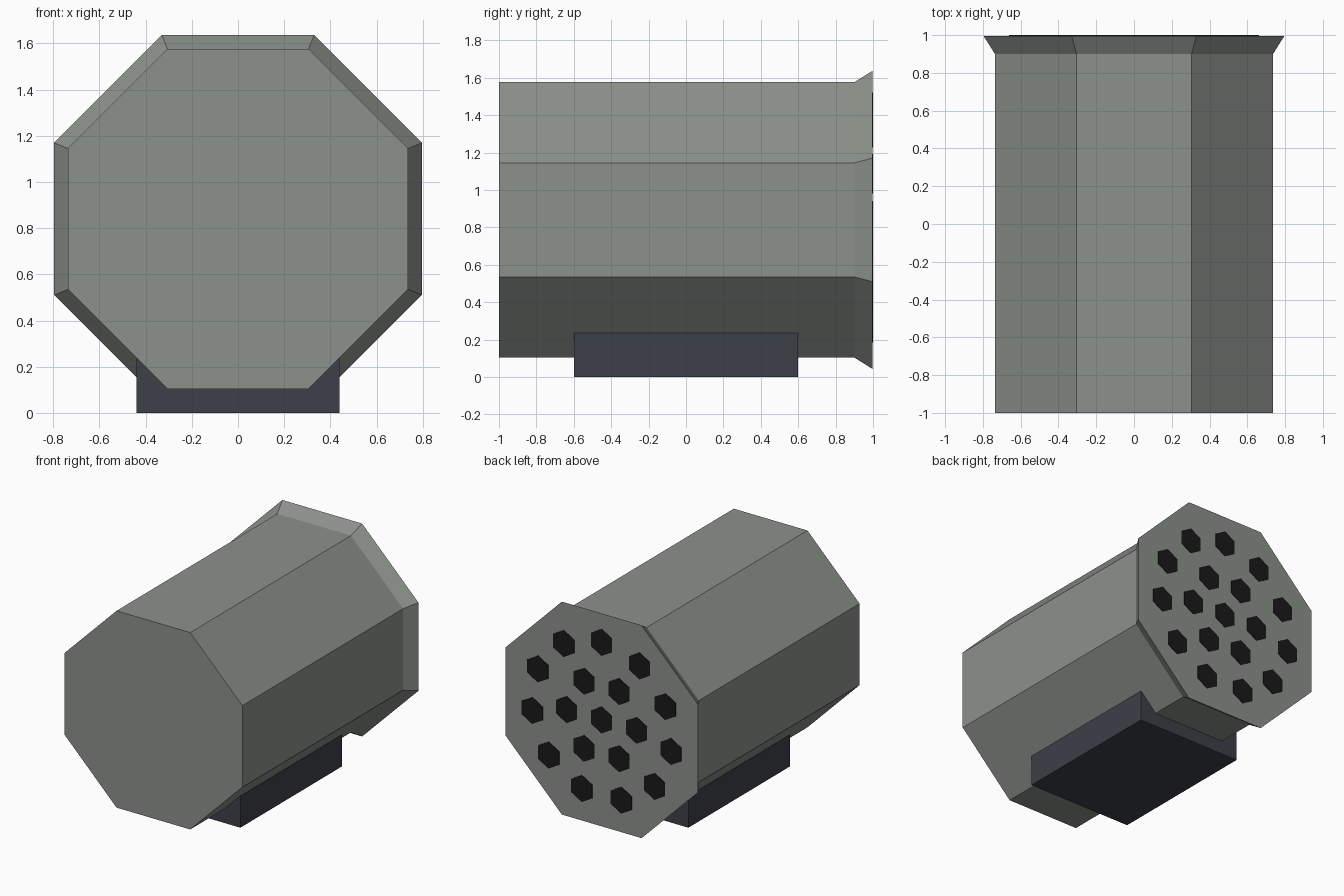
import bpy, bmesh
from math import sin, cos, pi, radians

old = bpy.data.objects.get("Cube")
if old:
    bpy.data.objects.remove(old, do_unlink=True)

AXIS_Z = 0.84      # height of the pod's centre line
BACK_Y = 0.996     # plane of the perforated back face


def material(name, rgb):
    m = bpy.data.materials.new(name)
    m.use_nodes = True
    m.diffuse_color = (*rgb, 1)
    m.node_tree.nodes["Principled BSDF"].inputs["Base Color"].default_value = (*rgb, 1)
    return m


def loft(name, sections, sides, turn, mat, cx=0, cz=AXIS_Z):
    """Closed prism along y through (y, radius) sections."""
    bm = bmesh.new()
    rings = []
    for y, r in sections:
        angles = [turn + 2 * pi * k / sides for k in range(sides)]
        rings.append([bm.verts.new((cx + r * cos(a), y, cz + r * sin(a))) for a in angles])
    for a, b in zip(rings, rings[1:]):
        for k in range(sides):
            n = (k + 1) % sides
            bm.faces.new((a[k], a[n], b[n], b[k]))
    bm.faces.new(rings[0])
    bm.faces.new(rings[-1])
    bmesh.ops.recalc_face_normals(bm, faces=bm.faces)
    mesh = bpy.data.meshes.new(name)
    bm.to_mesh(mesh)
    bm.free()
    mesh.materials.append(mat)
    obj = bpy.data.objects.new(name, mesh)
    bpy.context.collection.objects.link(obj)
    return obj


grey_green = material("grey green", (0.26, 0.285, 0.255))
slate = material("dark slate", (0.045, 0.051, 0.064))
black = material("tube black", (0.01, 0.01, 0.01))

# Octagonal pod body with a flared back rim
loft("pod_body", [(-1, 0.797), (0.9, 0.797), (BACK_Y, 0.862)], 8, pi / 8, grey_green)

# Mounting block under the body
bpy.ops.mesh.primitive_cube_add(size=1, location=(0, 0, 0.1175))
block = bpy.context.object
block.name = "mounting_block"
block.scale = (0.88, 1.2, 0.235)
block.data.materials.append(slate)

# Hexagonal tube openings: centre, inner ring, outer ring
for count, radius, start in ((1, 0, 0), (6, 0.29, 0), (11, 0.58, 90)):
    for k in range(count):
        a = radians(start) + 2 * pi * k / count
        loft("tube_opening", [(BACK_Y - 0.004, 0.1), (1, 0.1)], 6, pi / 6, black,
             radius * cos(a), AXIS_Z + radius * sin(a))
